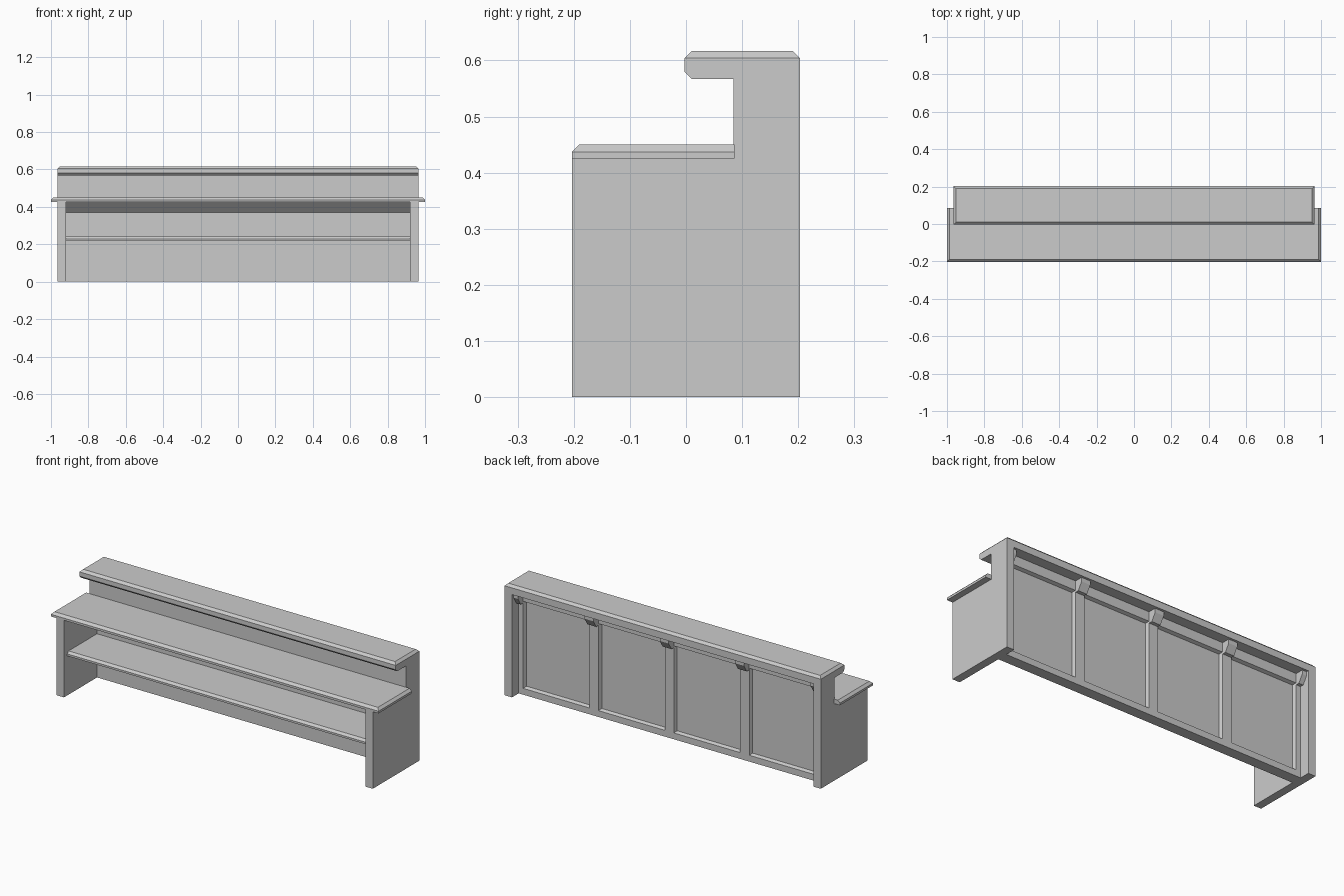
import bpy, bmesh

if "Cube" in bpy.data.objects:
    bpy.data.objects.remove(bpy.data.objects["Cube"])


def finish(bm, name):
    bmesh.ops.recalc_face_normals(bm, faces=bm.faces[:])
    mesh = bpy.data.meshes.new(name)
    bm.to_mesh(mesh)
    bm.free()
    obj = bpy.data.objects.new(name, mesh)
    bpy.context.collection.objects.link(obj)
    return obj


def slab(name, hx, y0, y1, z0, z1, chamfer, pick):
    """Box with a chamfer on the edges whose relative midpoint passes pick."""
    bm = bmesh.new()
    bmesh.ops.create_cube(bm, size=2)
    edges = [e for e in bm.edges if pick(*((e.verts[0].co + e.verts[1].co) / 2))]
    for v in bm.verts:
        v.co = (v.co.x * hx, y0 if v.co.y < 0 else y1, z0 if v.co.z < 0 else z1)
    bmesh.ops.bevel(bm, geom=edges, offset=chamfer, segments=1, affect='EDGES')
    return finish(bm, name)


def extrude_x(name, profile, x0, x1):
    """Extrude a (y, z) outline along x."""
    bm = bmesh.new()
    face = bm.faces.new([bm.verts.new((x0, y, z)) for y, z in profile])
    res = bmesh.ops.extrude_face_region(bm, geom=[face])
    for v in res['geom']:
        if isinstance(v, bmesh.types.BMVert):
            v.co.x = x1
    return finish(bm, name)


# horizontal boards
slab("worktop", 1.0, -0.203, 0.086, 0.425, 0.45, 0.013,
     lambda x, y, z: z > 0.5 and y < 0.5)
slab("raised_counter_top", 0.965, -0.003, 0.203, 0.567, 0.617, 0.013,
     lambda x, y, z: z > 0.5 or (z < -0.5 and y < -0.5))
slab("inner_shelf", 0.92, -0.175, 0.086, 0.218, 0.241, 0.012,
     lambda x, y, z: z > 0.5 and y < -0.5)

# stepped end panels
step = [(-0.203, 0), (0.203, 0), (0.203, 0.567), (0.085, 0.567),
        (0.085, 0.425), (-0.203, 0.425)]
for side, name in ((-1, "left_end_panel"), (1, "right_end_panel")):
    extrude_x(name, step, side * 0.92, side * 0.965)

# sloped support below the worktop
extrude_x("worktop_support", [(0.085, 0.37), (0.085, 0.425), (0.03, 0.425)], -0.92, 0.92)

# customer-side wall: grid of rails and posts with four sunken panels
posts = [-0.92, -0.46, 0, 0.46, 0.92]
xs = [-0.92] + [p + s * 0.028 for p in posts for s in (-1, 1)][1:-1] + [0.92]
zs = [0, 0.035, 0.515, 0.567]
bm = bmesh.new()
grid = [[bm.verts.new((x, 0.145, z)) for z in zs] for x in xs]
bays = []
for i in range(len(xs) - 1):
    for j in range(3):
        f = bm.faces.new((grid[i][j], grid[i][j + 1], grid[i + 1][j + 1], grid[i + 1][j]))
        if i % 2 == 1 and j == 1:
            bays.append(f)
# front side of the wall, closed around the outline
outline = [e for e in bm.edges if e.is_boundary]
res = bmesh.ops.extrude_edge_only(bm, edges=outline)
rim = [g for g in res['geom'] if isinstance(g, bmesh.types.BMVert)]
for v in rim:
    v.co.y = 0.085
bmesh.ops.holes_fill(bm, edges=[e for e in bm.edges if e.is_boundary], sides=0)
bmesh.ops.recalc_face_normals(bm, faces=bm.faces[:])
bmesh.ops.inset_individual(bm, faces=bays, thickness=0.01, depth=-0.018)
finish(bm, "panelled_wall")

# brackets under the rear overhang, one per post
bracket = [(0.14, 0.567), (0.19, 0.567), (0.19, 0.545), (0.165, 0.505), (0.14, 0.505)]
for i, x in enumerate(posts):
    extrude_x(f"bracket_{i + 1}", bracket, max(x - 0.027, -0.92), min(x + 0.027, 0.92))
